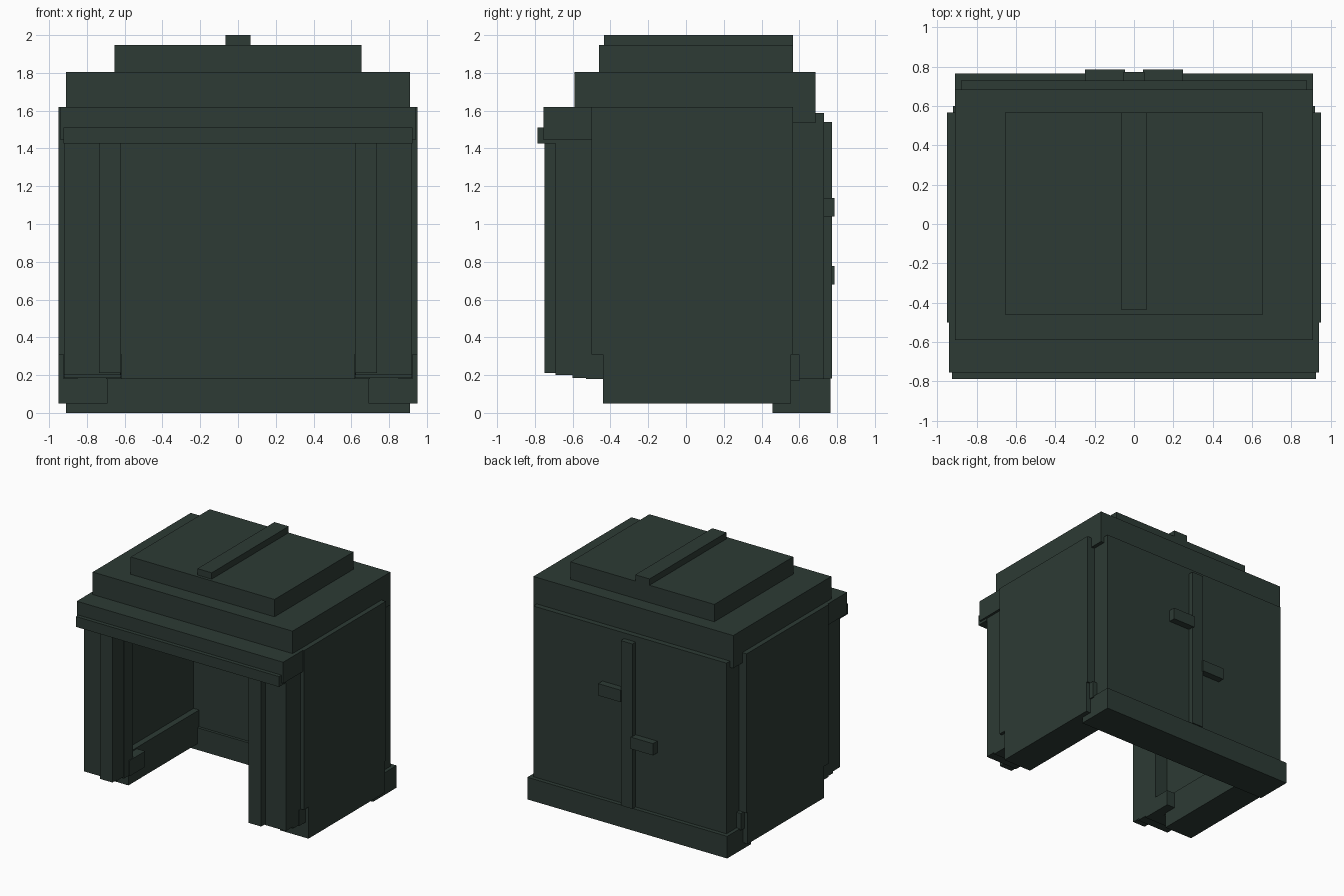
import bpy
import bmesh

if "Cube" in bpy.data.objects:
    bpy.data.objects.remove(bpy.data.objects["Cube"])

green = bpy.data.materials.new("dark_green")
green.diffuse_color = (0.026, 0.043, 0.035, 1)
green.use_nodes = True
green.node_tree.nodes["Principled BSDF"].inputs["Base Color"].default_value = green.diffuse_color


def box(name, x, y, z, mirror=False):
    """Box from (min, max) ranges, optionally mirrored across x = 0."""
    bm = bmesh.new()
    bmesh.ops.create_cube(bm, size=1)
    for v in bm.verts:
        v.co = [r[0] if c < 0 else r[1] for c, r in zip(v.co, (x, y, z))]
    mesh = bpy.data.meshes.new(name)
    bm.to_mesh(mesh)
    bm.free()
    mesh.materials.append(green)
    ob = bpy.data.objects.new(name, mesh)
    bpy.context.collection.objects.link(ob)
    if mirror:
        mod = ob.modifiers.new("mirror", 'MIRROR')
        mod.use_mirror_merge = False
    return ob


def wide(half):
    return (-half, half)


# stepped roof with ridge
box("roof_lower_tier", wide(0.91), (-0.59, 0.685), (1.535, 1.805))
box("roof_upper_tier", wide(0.655), (-0.46, 0.567), (1.80, 1.948))
box("roof_ridge", wide(0.065), (-0.435, 0.567), (1.94, 2.0))

# header over the front opening
box("front_header", wide(0.94), (-0.755, -0.50), (1.445, 1.62))
box("header_trim", wide(0.925), (-0.787, -0.69), (1.425, 1.51))

# side walls on thick bases
box("side_wall", (0.74, 0.95), (-0.50, 0.567), (0.31, 1.62), True)
box("side_base", (0.69, 0.95), (-0.44, 0.555), (0.05, 0.32), True)

# front pillars, each with a raised inner strip
box("front_pillar", (0.62, 0.92), (-0.60, -0.48), (0.185, 1.46), True)
box("pillar_face", (0.622, 0.92), (-0.69, -0.595), (0.20, 1.46), True)
box("pillar_strip", (0.62, 0.735), (-0.748, -0.68), (0.21, 1.46), True)
box("inner_foot_block", (0.615, 0.70), (-0.53, -0.33), (0.18, 0.31), True)
box("outer_foot_block", (0.85, 0.925), (-0.53, -0.43), (0.18, 0.31), True)

# back wall with base, centre strip and handles
box("back_wall", wide(0.88), (0.48, 0.73), (0.17, 1.587))
box("back_base", wide(0.91), (0.457, 0.764), (0, 0.182))
box("back_foot_block", (0.85, 0.92), (0.54, 0.60), (0.17, 0.31), True)
box("back_centre_strip", wide(0.053), (0.70, 0.773), (0.182, 1.54))
box("upper_handle", (0.045, 0.25), (0.72, 0.786), (1.04, 1.138))
box("lower_handle", (-0.25, -0.045), (0.72, 0.786), (0.68, 0.777))
